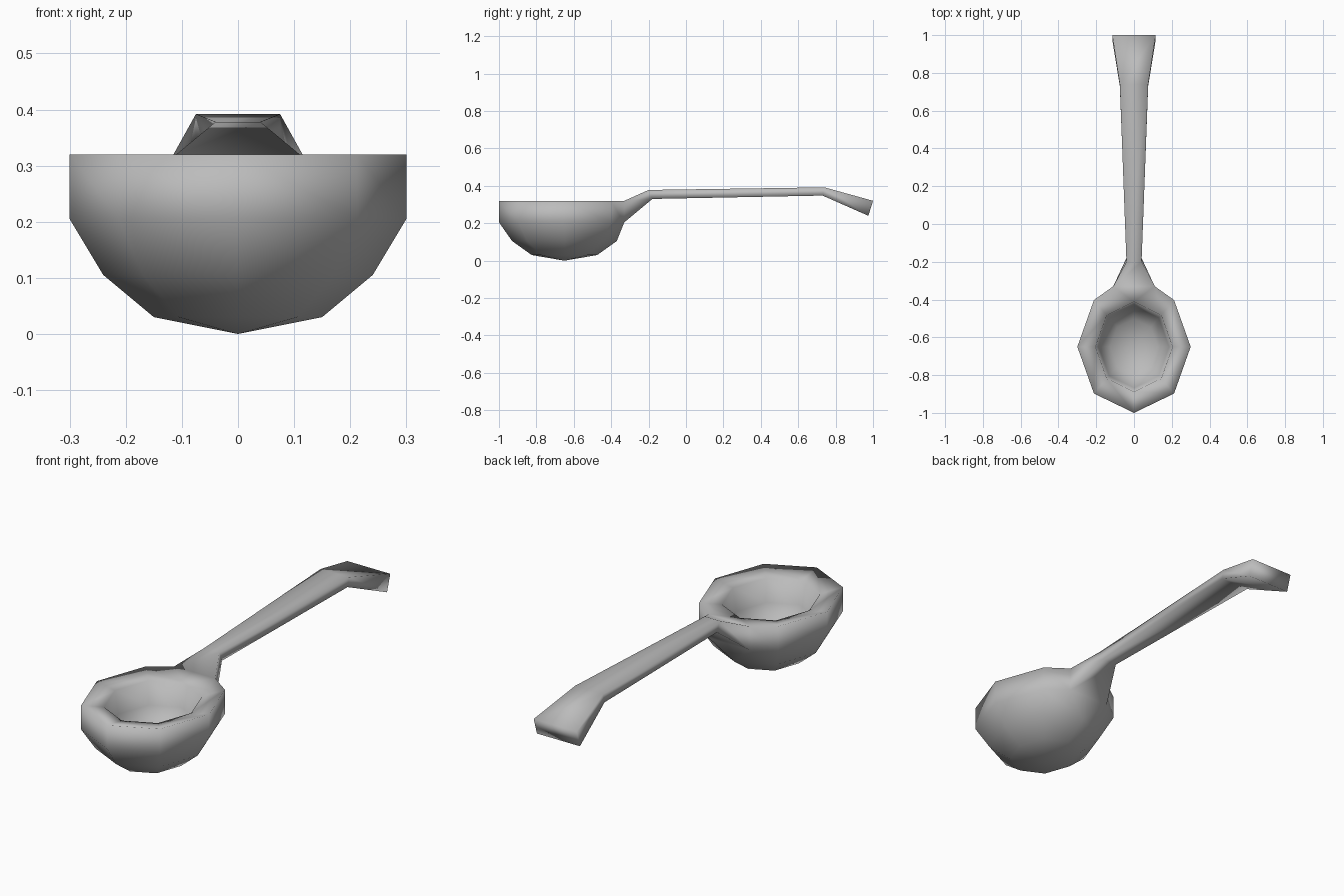
import bpy, bmesh
from math import sin, cos, radians

cube = bpy.data.objects.get("Cube")
if cube:
    bpy.data.objects.remove(cube, do_unlink=True)

mat = bpy.data.materials.new("dull grey metal")
mat.use_nodes = True
grey = (0.5, 0.5, 0.5, 1)
mat.diffuse_color = grey
mat.node_tree.nodes["Principled BSDF"].inputs["Base Color"].default_value = grey

bm = bmesh.new()
CENTRE_Y, RX, RY = -0.65, 0.3, 0.35
NECK = 0.11


def bowl_ring(scale, z, split):
    """Eight-sided oval ring; its back corner is split in two where the neck joins."""
    half, back = (NECK, -0.33) if split else (0, CENTRE_Y + RY * scale)
    pts = [(-half, back, z)]
    for k in range(1, 8):
        a = radians(90 + 45 * k)
        pts.append((RX * scale * cos(a), CENTRE_Y + RY * scale * sin(a), z))
    pts.append((half, back, z))
    return [bm.verts.new(p) for p in pts]


def bridge(a, b, skip_last=False):
    n = len(a)
    for i in range(n - 1 if skip_last else n):
        j = (i + 1) % n
        bm.faces.new((a[i], a[j], b[j], b[i]))


# Bowl: from the inner bottom, over the thick rim, down to the outer tip
rings = [bowl_ring(*r) for r in (
    (0, 0.10, False), (0.42, 0.12, False), (0.62, 0.19, False), (0.68, 0.30, False),
    (1, 0.32, True), (1, 0.205, True),
    (0.8, 0.105, False), (0.5, 0.03, False), (0, 0, False))]
RIM = 4
for i in range(len(rings) - 1):
    bridge(rings[i], rings[i + 1], skip_last=(i == RIM))

# Handle: grows out of the opening left at the back of the rim
section = [rings[RIM][0], rings[RIM][-1], rings[RIM + 1][-1], rings[RIM + 1][0]]
for half, top_y, top_z, low_y, low_z in (
        (0.04, -0.2, 0.378, -0.18, 0.33),
        (0.075, 0.74, 0.392, 0.73, 0.348),
        (0.115, 1.0, 0.32, 0.975, 0.24)):
    new = [bm.verts.new(p) for p in (
        (-half, top_y, top_z), (half, top_y, top_z),
        (half, low_y, low_z), (-half, low_y, low_z))]
    bridge(section, new)
    section = new
bm.faces.new(section)

bmesh.ops.remove_doubles(bm, verts=bm.verts, dist=0.0005)
bmesh.ops.recalc_face_normals(bm, faces=bm.faces)
for f in bm.faces:
    f.smooth = True

mesh = bpy.data.meshes.new("ladle")
bm.to_mesh(mesh)
bm.free()
mesh.materials.append(mat)
ladle = bpy.data.objects.new("ladle", mesh)
bpy.context.collection.objects.link(ladle)
